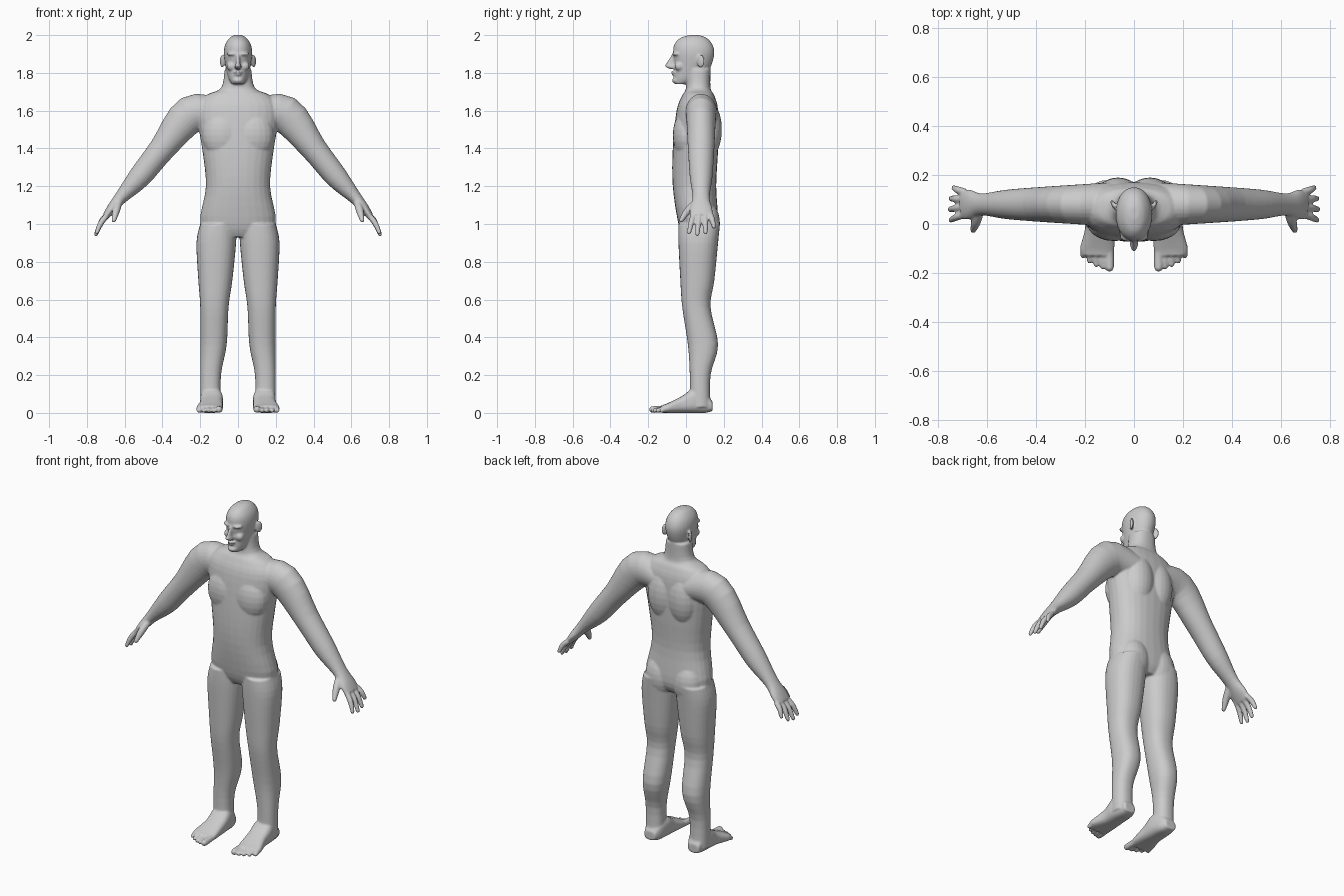
import bpy, bmesh, math
from mathutils import Vector, Matrix

old_cube = bpy.data.objects.get("Cube")
if old_cube:
    bpy.data.objects.remove(old_cube, do_unlink=True)

SIDES = 28
bm = bmesh.new()


def flow(rows, steps=4):
    """Smooth curve through a few rows of numbers."""
    rows = [Vector(row) for row in rows]
    last = len(rows) - 1
    result = []
    for i in range(last):
        start, end = rows[i], rows[i + 1]
        leave = (end - rows[max(i - 1, 0)]) / 2
        arrive = (rows[min(i + 2, last)] - start) / 2
        for step in range(steps):
            t = step / steps
            ease = t * t * (3 - 2 * t)
            bend = leave * (t * (1 - t) ** 2) - arrive * (t * t * (1 - t))
            result.append(start * (1 - ease) + end * ease + bend)
    return result + [rows[last]]


def loft(rings, power):
    """Skin rounded cross-sections given as (centre, half axis, half axis)."""
    loops = []
    for centre, across, deep in rings:
        loop = []
        for i in range(SIDES):
            angle = math.tau * i / SIDES
            c, s = math.cos(angle), math.sin(angle)
            p = across * math.copysign(abs(c) ** (2 / power), c)
            q = deep * math.copysign(abs(s) ** (2 / power), s)
            loop.append(bm.verts.new(centre + p + q))
        loops.append(loop)
    for low, high in zip(loops, loops[1:]):
        for i in range(SIDES):
            j = (i + 1) % SIDES
            bm.faces.new((low[i], low[j], high[j], high[i]))
    bm.faces.new(loops[0][::-1])
    bm.faces.new(loops[-1])


def column(rows, power=2.3):
    """Upright form from (height, left, right, front, back)."""
    loft([(Vector(((a + b) / 2, (c + d) / 2, z)), Vector(((b - a) / 2, 0, 0)),
           Vector((0, (d - c) / 2, 0))) for z, a, b, c, d in flow(rows)], power)


def wedge(rows, power=2.8):
    """Lying form from (depth, left, right, bottom, top)."""
    loft([(Vector(((a + b) / 2, y, (c + d) / 2)), Vector(((b - a) / 2, 0, 0)),
           Vector((0, 0, (d - c) / 2))) for y, a, b, c, d in flow(rows)], power)


def ball(centre, radii, turn=0):
    place = Matrix.Translation(centre) @ Matrix.Rotation(turn, 4, 'Z')
    bmesh.ops.create_uvsphere(bm, u_segments=20, v_segments=12, radius=1,
                              matrix=place @ Matrix.Diagonal((*radii, 1)))


def limb(rows, guide=Vector((0, 1, 0))):
    """Tube along a path of (x, y, z, half width along guide, half thickness)."""
    rows = flow(rows)
    points = [row.to_3d() for row in [Vector(r[:3]) for r in rows]]
    rings = []
    for i, point in enumerate(points):
        ahead = points[min(i + 1, len(points) - 1)]
        tangent = (ahead - points[max(i - 1, 0)]).normalized()
        side = (guide - tangent * guide.dot(tangent)).normalized()
        rings.append((point, side * rows[i][3], tangent.cross(side) * rows[i][4]))
    loft(rings, 2)


def digit(root, middle, tip, thick, thin, guide):
    """Finger or toe with a rounded end."""
    limb([(*root, thick, thick), (*middle, thick, thick), (*tip, thin, thin)], guide)
    ball(tip, (thin, thin, thin))


# Leg
column([(.03, .09, .2, .02, .13), (.2, .09, .2, .02, .13), (.36, .06, .2, .01, .17),
        (.56, .05, .2, -.02, .13), (.7, .03, .21, -.03, .15),
        (.9, .01, .22, -.04, .17), (1, .01, .2, -.04, .18)])

# Foot, from heel to ball
wedge([(.14, .11, .18, .01, .06), (.1, .09, .19, 0, .11), (.04, .08, .2, 0, .13),
       (-.02, .08, .2, 0, .09), (-.1, .08, .22, 0, .05), (-.13, .09, .21, 0, .04)])

# Toes, big to little
for i in range(5):
    x = .1 + .027 * i
    front = .003 * i * i - .177
    radius = .012 if i else .018
    digit((x, -.09, .024), (x, front / 2 - .05, .02), (x, front, radius),
          radius, radius, Vector((1, 0, 0)))

# Arm, from inside the chest to the knuckles
limb([(.1, .08, 1.58, .09, .08), (.25, .08, 1.58, .08, .1), (.4, .08, 1.4, .07, .07),
      (.52, .08, 1.25, .06, .06), (.62, .08, 1.14, .045, .035),
      (.67, .08, 1.08, .06, .026), (.7, .08, 1.04, .06, .018)])

# Fingers, index to little, then the thumb
across_palm = Vector((0, 1, 0))
for i in range(4):
    bow = (i - 1) ** 2
    root = Vector((.69, .04 + .03 * i, 1.05))
    tip = Vector((.752 - .004 * bow, .016 + .044 * i, .945 + .01 * bow))
    middle = root.lerp(tip, .5) + Vector((.006, 0, .004))
    digit(root, middle, tip, .015, .011, across_palm)
digit((.63, .06, 1.12), (.645, .01, 1.07), (.657, -.026, 1.02), .02, .012,
      Vector((1, 0, 0)))

# Shoulder blade, buttock, chest
ball((.065, .12, 1.5), (.09, .07, .15))
ball((.09, .11, 1), (.09, .07, .12))
ball((.08, 0, 1.47), (.11, .07, .13))

# Ear, brow, cheek
ball((.083, .078, 1.862), (.009, .023, .035), turn=-.5)
ball((.03, -.052, 1.9), (.03, .02, .01), turn=.25)
ball((.035, -.035, 1.835), (.026, .026, .025))

# Mirror the paired parts
everything = bm.verts[:] + bm.edges[:] + bm.faces[:]
for twin in bmesh.ops.duplicate(bm, geom=everything)["geom"]:
    if isinstance(twin, bmesh.types.BMVert):
        twin.co.x *= -1

# Torso and neck as (height, half width, front, back)
torso = [(.93, .1, -.01, .14), (1, .2, -.04, .17), (1.2, .17, -.07, .16),
         (1.4, .19, -.07, .17), (1.6, .22, -.05, .17), (1.68, .17, -.02, .15),
         (1.72, .09, 0, .13), (1.82, .07, 0, .13)]
column([(z, -half, half, front, back) for z, half, front, back in torso])

# Head, from jaw to crown
head = [(1.74, .03, -.06, 0), (1.77, .05, -.065, .09), (1.83, .065, -.06, .13),
        (1.9, .075, -.068, .15), (1.95, .068, -.062, .14), (1.985, .045, -.03, .11),
        (2, .02, .02, .07)]
column([(z, -half, half, front, back) for z, half, front, back in head], power=2.1)

# Nose, lips, chin
nose = [(1.82, .015, -.085), (1.835, .018, -.112), (1.85, .012, -.105), (1.9, .009, -.074)]
column([(z, -half, half, front, -.04) for z, half, front in nose], power=2)
ball((0, -.058, 1.804), (.024, .022, .007))
ball((0, -.056, 1.79), (.02, .02, .006))
ball((0, -.05, 1.76), (.03, .024, .017))

# One fused skin
bmesh.ops.recalc_face_normals(bm, faces=bm.faces[:])
mesh = bpy.data.meshes.new("human_body")
bm.to_mesh(mesh)
bm.free()
body = bpy.data.objects.new("human_body", mesh)
bpy.context.collection.objects.link(body)
fuse = body.modifiers.new("fuse", 'REMESH')
fuse.mode = 'VOXEL'
fuse.voxel_size = .0055
fuse.use_smooth_shade = True
soften = body.modifiers.new("soften", 'SMOOTH')
soften.factor = .5
soften.iterations = 5

# Plain grey skin
skin = bpy.data.materials.new("grey_skin")
skin.use_nodes = True
grey = (.6, .6, .6, 1)
skin.diffuse_color = grey
skin.node_tree.nodes["Principled BSDF"].inputs["Base Color"].default_value = grey
mesh.materials.append(skin)
